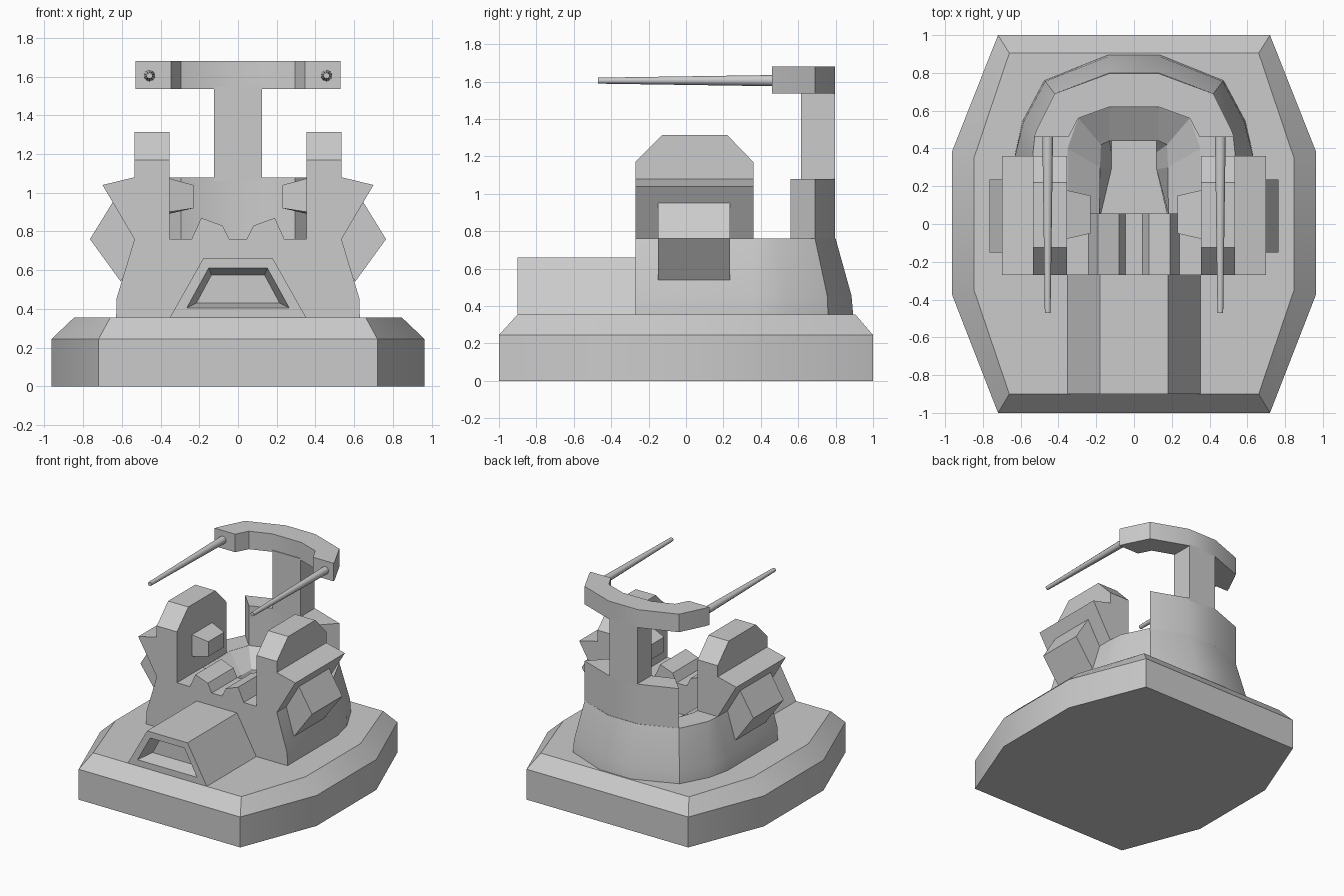
import bpy, bmesh
from math import radians, pi
from mathutils import Vector

if "Cube" in bpy.data.objects:
    bpy.data.objects.remove(bpy.data.objects["Cube"])


def loft(name, rings):
    """Closed solid skinned through rings with equal point counts."""
    bm = bmesh.new()
    loops = [[bm.verts.new(p) for p in r] for r in rings]
    n = len(loops[0])
    for a, b in zip(loops, loops[1:]):
        for i in range(n):
            j = (i + 1) % n
            bm.faces.new((a[i], a[j], b[j], b[i]))
    bm.faces.new(loops[0])
    bm.faces.new(loops[-1])
    bmesh.ops.recalc_face_normals(bm, faces=bm.faces)
    me = bpy.data.meshes.new(name)
    bm.to_mesh(me)
    bm.free()
    ob = bpy.data.objects.new(name, me)
    bpy.context.collection.objects.link(ob)
    return ob


def sym(half):
    """Mirror a right-hand outline across x = 0."""
    return half + [(-x, y) for x, y in reversed(half)]


def flat(pts, z):
    return [(x, y, z) for x, y in pts]


def front(pts, y):
    return [(x, y, z) for x, z in pts]


def side(pts, x):
    return [(x, y, z) for y, z in pts]


def cut(ob, cutter):
    cutter.hide_render = True
    cutter.hide_set(True)
    m = ob.modifiers.new("cut", 'BOOLEAN')
    m.object = cutter
    m.operation = 'DIFFERENCE'
    m.solver = 'EXACT'


def smooth(ob, angle=30):
    bpy.ops.object.select_all(action='DESELECT')
    ob.select_set(True)
    bpy.context.view_layer.objects.active = ob
    bpy.ops.object.shade_smooth_by_angle(angle=radians(angle))


# Base slab with chamfered rim
base_out = sym([(.72, -1), (.963, -.375), (.963, .385), (.72, 1)])
base_in = sym([(.66, -.9), (.847, -.35), (.847, .35), (.66, .905)])
base = loft("base", [flat(base_out, 0), flat(base_out, .245), flat(base_in, .355)])
smooth(base)

# Body with rounded, tapering rear
low = sym([(.63, -.27), (.63, .37), (.59, .545), (.475, .76), (.14, .895)])
mid = sym([(.627, -.27), (.627, .37), (.585, .54), (.47, .755), (.14, .885)])
top = sym([(.535, -.27), (.535, .37), (.525, .47), (.42, .69), (.13, .80)])
body = loft("body", [flat(low, .34), flat(mid, .455), flat(top, .76)])

# Sloping pit behind the ridges
rim = sym([(.352, .056), (.352, .4), (.295, .56), (.13, .62)])
ledge = sym([(.182, .056), (.18, .3), (.175, .42), (.13, .44)])
floor = sym([(.175, .056), (.12, .29), (.12, .38), (.118, .44)])
pit = loft("pit_cutter", [flat(rim, .80), flat(rim, .759), flat(ledge, .65), flat(floor, .52)])
cut(body, pit)
smooth(body)

# Ridged block between the towers
ridge = sym([(.045, .76), (.08, .83), (.19, .87), (.24, .76), (.24, .70)])
loft("ridges", [front(ridge, -.27), front(ridge, .056)])

# Front housing with a recessed opening
hood = sym([(.18, .66), (.355, .35)])
housing = loft("front_housing", [front(hood, -.9), front(hood, -.25)])
mouth = sym([(.152, .61), (.265, .405)])
throat = sym([(.137, .575), (.215, .43)])
cut(housing, loft("opening_cutter", [front(mouth, -.91), front(mouth, -.9), front(throat, -.78)]))

# Collar, mast and curved head at the rear
collar = sym([(.13, .62), (.295, .56), (.42, .69), (.13, .797)])
smooth(loft("collar", [flat(collar, .74), flat(collar, 1.08)]))
post = sym([(.125, .615), (.125, .797)])
loft("mast", [flat(post, 1.06), flat(post, 1.55)])
head = sym([(.13, .62), (.295, .56), (.347, .46), (.53, .46), (.515, .50), (.42, .69), (.13, .797)])
smooth(loft("head", [flat(head, 1.535), flat(head, 1.68)]))

# Mirrored side parts
tower = [(-.27, .74), (.36, .74), (.36, 1.17), (.22, 1.315), (-.125, 1.315), (-.27, 1.17)]
wedge = [(.50, .76), (.535, .76), (.70, 1.04), (.535, 1.08), (.50, 1.08)]
pod = [(.645, .955), (.765, .76), (.605, .54), (.50, .76)]
nub_in = [(-.08, .90), (.18, .89), (.18, 1.075), (-.08, 1.075)]
nub_tip = [(-.05, .92), (.15, .92), (.15, 1.04), (-.05, 1.04)]
for s, tag in ((1, "right"), (-1, "left")):
    def m(pts):
        return [(s * x, z) for x, z in pts]
    loft("tower_" + tag, [side(tower, s * .355), side(tower, s * .535)])
    loft("side_wedge_" + tag, [front(m(wedge), -.27), front(m(wedge), .36)])
    loft("side_pod_" + tag, [front(m(pod), -.15), front(m(pod), .235)])
    loft("inner_nub_" + tag, [side(nub_in, s * .36), side(nub_tip, s * .23)])
    # Tapered rod pointing forward
    bpy.ops.mesh.primitive_cone_add(vertices=10, radius1=.03, radius2=.016, depth=.95,
                                    location=(s * .457, .005, 1.605), rotation=(pi / 2, 0, 0))
    rod = bpy.context.object
    rod.name = "rod_" + tag
    smooth(rod, 40)
